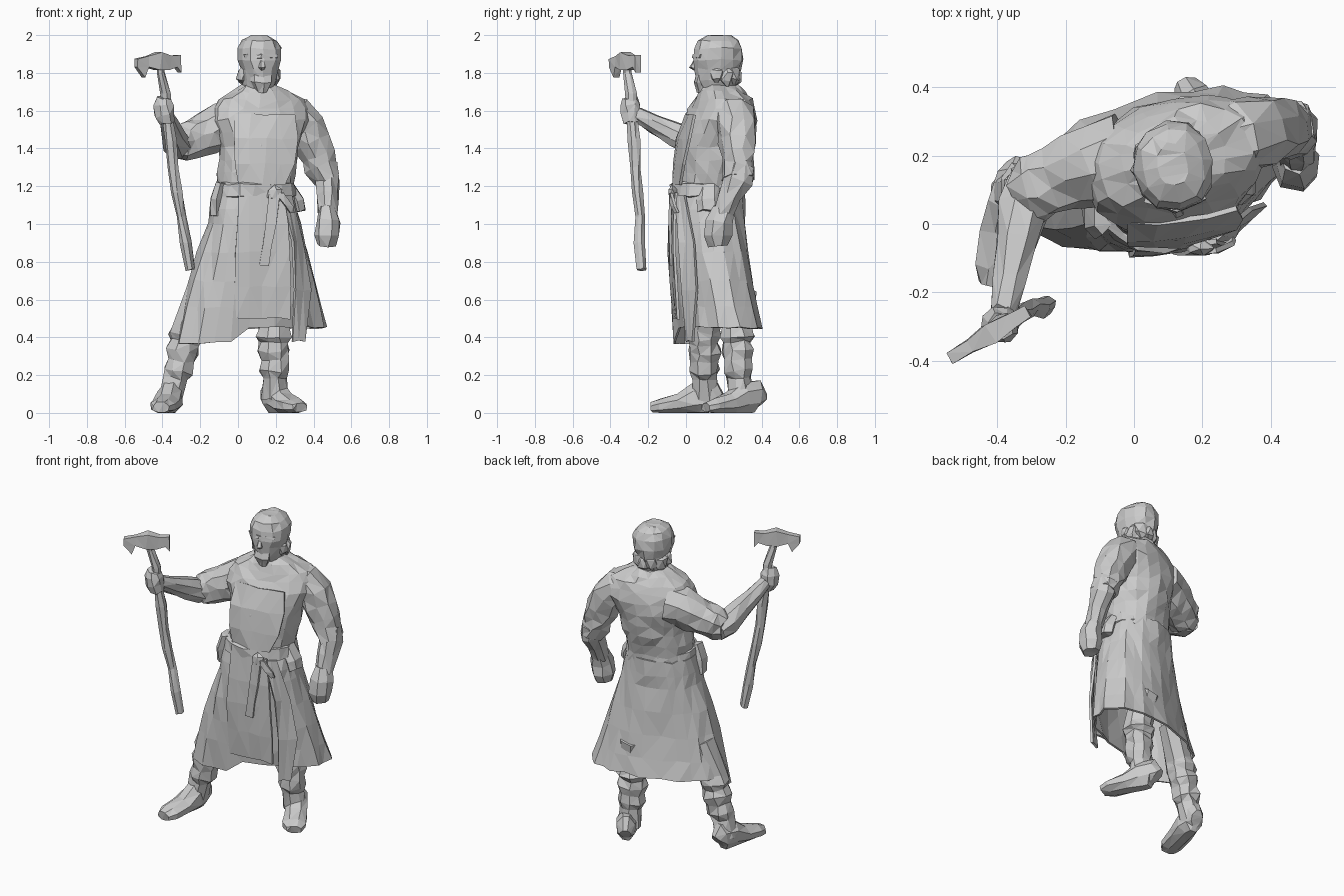
import bpy, bmesh, math, random
from mathutils import Vector

random.seed(4)


def finish(name, bm, jitter=0.006, thick=0):
    """Roughen, triangulate and store a bmesh as a faceted object."""
    for v in bm.verts:
        v.co += Vector([random.uniform(-jitter, jitter) for _ in range(3)])
        v.co.z = min(2.0, max(0.0, v.co.z))
    bmesh.ops.recalc_face_normals(bm, faces=bm.faces)
    bmesh.ops.triangulate(bm, faces=bm.faces)
    me = bpy.data.meshes.new(name)
    bm.to_mesh(me)
    bm.free()
    ob = bpy.data.objects.new(name, me)
    bpy.context.collection.objects.link(ob)
    if thick:
        mod = ob.modifiers.new("thickness", 'SOLIDIFY')
        mod.thickness = thick
        mod.offset = 0
    return ob


def skin(name, rings, caps=True, jitter=0.006, thick=0):
    """Bridge a list of closed point rings."""
    bm = bmesh.new()
    rows = [[bm.verts.new(p) for p in r] for r in rings]
    n = len(rows[0])
    for a, b in zip(rows, rows[1:]):
        for i in range(n):
            bm.faces.new((a[i], a[(i + 1) % n], b[(i + 1) % n], b[i]))
    if caps:
        bm.faces.new(rows[0])
        bm.faces.new(rows[-1])
    return finish(name, bm, jitter, thick)


def stack(z, cx, cy, rx, ry, yaw=0, n=18, e=0.9):
    """One horizontal rounded ring."""
    pts = []
    for i in range(n):
        c, s = math.cos(2 * math.pi * i / n), math.sin(2 * math.pi * i / n)
        x = rx * math.copysign(abs(c) ** e, c)
        y = ry * math.copysign(abs(s) ** e, s)
        pts.append(Vector((cx + x * math.cos(yaw) - y * math.sin(yaw),
                           cy + x * math.sin(yaw) + y * math.cos(yaw), z)))
    return pts


def tube(name, path, n=8, jitter=0.006):
    """Limb along a path of (x, y, z, half width, half depth)."""
    P = [Vector(p[:3]) for p in path]
    d = (P[-1] - P[0]).normalized()
    ref = Vector((0, 0, 1)) if abs(d.z) < 0.8 else Vector((0, 1, 0))
    rings = []
    for k, p in enumerate(path):
        t = (P[min(k + 1, len(P) - 1)] - P[max(k - 1, 0)]).normalized()
        side = t.cross(ref).normalized()
        up = side.cross(t)
        rings.append([P[k] + side * p[3] * math.cos(2 * math.pi * (i + .5) / n)
                      + up * p[-1] * math.sin(2 * math.pi * (i + .5) / n) for i in range(n)])
    return skin(name, rings, True, jitter)


def sheet(name, rows, cols=5, bow=0.0, thick=0.015, jitter=0.006):
    """Cloth panel from rows of (z, x left, y left, x right, y right)."""
    bm = bmesh.new()
    grid = []
    for z, xa, ya, xb, yb in rows:
        grid.append([bm.verts.new((xa + (xb - xa) * t, ya + (yb - ya) * t - bow * 4 * t * (1 - t), z))
                     for t in [i / (cols - 1) for i in range(cols)]])
    for a, b in zip(grid, grid[1:]):
        for i in range(cols - 1):
            bm.faces.new((a[i], a[i + 1], b[i + 1], b[i]))
    return finish(name, bm, jitter, thick)


def blob(name, c, r, jitter=0.006, sub=1):
    bm = bmesh.new()
    bmesh.ops.create_icosphere(bm, subdivisions=sub, radius=1)
    for v in bm.verts:
        v.co = Vector([c[i] + r[i] * v.co[i] for i in range(3)])
    return finish(name, bm, jitter)


# Torso of the tunic, twisted toward +x
skin("tunic_torso", [stack(*r) for r in (
    (1.12, .085, .12, .205, .18, .2), (1.20, .09, .125, .198, .175, .2),
    (1.27, .095, .132, .205, .183, .22), (1.34, .105, .142, .207, .192, .23),
    (1.41, .11, .152, .212, .20, .25), (1.48, .11, .167, .24, .193, .3),
    (1.55, .12, .183, .268, .18, .3), (1.61, .12, .193, .262, .162, .3),
    (1.66, .12, .195, .23, .14, .3), (1.70, .12, .19, .155, .115, .25),
    (1.735, .11, .185, .085, .09, .2))], jitter=.008)

# Flared skirt, open underneath, with an uneven hem
skirt = []
for k, row in enumerate(((1.17, .085, .12, .20, .178, .2), (1.08, .085, .115, .225, .185, .22),
                         (1.0, .085, .115, .24, .185, .24), (.85, .08, .12, .285, .187, .27),
                         (.70, .075, .135, .33, .187, .29), (.56, .07, .15, .37, .19, .3),
                         (.43, .065, .165, .408, .195, .3))):
    ring = stack(*row, n=26, e=.85)
    for i, p in enumerate(ring):
        f = 1 + (k / 6) * 0.025 * (-1) ** i
        p.x, p.y = row[1] + (p.x - row[1]) * f, row[2] + (p.y - row[2]) * f
        if k == 6:   # front left dips toward the opening, back is level
            p.z += .02 if p.y > .15 else (.02 if p.x > .0 else -.05 - .1 * p.x * -.6)
    skirt.append(ring)
skin("tunic_skirt", skirt, caps=False, thick=.012, jitter=.007)

# Front apron panel, bib and side overlap
sheet("apron_panel", [(1.17, .0, -.065, .24, -.05), (1.0, -.005, -.085, .26, -.06),
                      (.85, -.01, -.085, .27, -.055), (.67, -.015, -.075, .275, -.045),
                      (.50, -.015, -.06, .275, -.035)], bow=.008)
sheet("side_overlap", [(1.15, .22, -.055, .28, .0), (.9, .285, -.04, .34, .04),
                       (.65, .30, -.02, .38, .06), (.38, .29, .0, .35, .04)], cols=3)
sheet("chest_bib", [(1.21, .0, -.05, .25, -.03), (1.32, -.02, -.055, .30, -.01),
                    (1.45, -.025, -.045, .32, .02), (1.58, -.015, .01, .30, .045)], bow=.02)

# Belt, knot and hanging straps
skin("belt", [stack(z, .09, .108, rx, ry, .2, 18) for z, rx, ry in
              ((1.14, .20, .175), (1.15, .217, .19), (1.21, .207, .187), (1.22, .19, .165))])
blob("belt_knot", (.19, -.07, 1.16), (.045, .025, .045))
sheet("hanging_strap", [(1.16, .17, -.08, .22, -.08), (1.0, .15, -.09, .20, -.085),
                        (.88, .125, -.09, .175, -.085), (.78, .115, -.085, .16, -.08)], cols=2)
sheet("short_strap", [(1.16, .2, -.085, .24, -.075), (1.10, .25, -.075, .29, -.06),
                      (1.06, .27, -.055, .30, -.04)], cols=2)
tube("belt_pouch", [(-.09, .02, 1.22, .03, .05), (-.115, .02, 1.13, .04, .06), (-.12, .02, 1.04, .035, .05)], 6)
tube("side_pouch", [(.27, .12, 1.2, .035, .06), (.315, .12, 1.12, .045, .07), (.325, .12, 1.07, .035, .06)], 6)

# Head, face and hair
skin("head", [stack(*r, yaw=.15, n=12) for r in (
    (1.68, .11, .18, .075, .085), (1.72, .112, .168, .08, .095), (1.76, .115, .165, .092, .11),
    (1.82, .115, .165, .10, .124), (1.87, .115, .168, .114, .132), (1.93, .115, .17, .115, .13),
    (1.97, .115, .172, .092, .108), (2.0, .11, .175, .045, .06))])
tube("beard", [(.125, .085, 1.81, .06, .03), (.125, .075, 1.75, .055, .035), (.125, .085, 1.70, .03, .025)], 7)
tube("nose", [(.125, .055, 1.875, .01, .01), (.128, .037, 1.83, .02, .02), (.127, .06, 1.815, .012, .01)], 5, .002)
tube("brow", [(.04, .085, 1.885, .02, .015), (.125, .05, 1.89, .02, .015), (.2, .085, 1.885, .02, .015)], 6)
for i in range(7):
    a = math.radians(-8 + 200 * i / 6)
    blob("hair_curl", (.115 + .082 * math.cos(a), .178 + .085 * math.sin(a), 1.79 - .012 * (i % 2)),
         (.042, .042, .058), .009)

# Right arm, raised forward
tube("right_sleeve", [(-.02, .20, 1.53, .13), (-.10, .175, 1.515, .125), (-.16, .155, 1.49, .118),
                      (-.215, .135, 1.465, .104), (-.26, .115, 1.445, .098), (-.30, .10, 1.43, .103),
                      (-.345, .09, 1.42, .07)], 9, .01)
tube("right_forearm", [(-.31, .13, 1.40, .06), (-.325, .05, 1.42, .078), (-.345, -.06, 1.475, .064),
                       (-.365, -.17, 1.53, .05), (-.385, -.26, 1.58, .042)], 8)
tube("right_hand", [(-.375, -.285, 1.535, .04, .045), (-.385, -.29, 1.58, .056, .055),
                    (-.395, -.295, 1.63, .058, .055), (-.39, -.30, 1.67, .04, .04)], 8)

# Left arm, bent at the side
tube("left_sleeve", [(.22, .235, 1.59, .09, .095), (.30, .262, 1.575, .105, .112), (.36, .275, 1.51, .108, .108),
                     (.395, .275, 1.43, .097, .10), (.425, .275, 1.36, .092, .092), (.44, .28, 1.31, .085, .085),
                     (.475, .28, 1.24, .066, .085)], 9, .01)
tube("left_forearm", [(.46, .29, 1.31, .07, .075), (.475, .275, 1.23, .066, .082),
                      (.475, .235, 1.15, .06, .065), (.475, .195, 1.05, .05, .055)], 8)
tube("left_fist", [(.475, .20, 1.08, .045, .055), (.478, .175, 1.01, .066, .075),
                   (.475, .165, .94, .068, .078), (.47, .17, .885, .05, .05)], 7)


# Legs with wrapped gaiters, and boots
def leg(side, knee, ankle, heel, toe, lean):
    k, a = Vector(knee), Vector(ankle)
    path = [(k.x + lean, k.y + .03, k.z + .2, .09, .08)]
    for t, r in ((0, .085), (.12, .096), (.2, .08), (.32, .088), (.45, .076), (.6, .08), (.7, .066), (1, .07)):
        path.append((*k.lerp(a, t), r, r))
    tube(side + "_leg", path, 8, .009)
    h, e = Vector(heel), Vector(toe)
    prof = ((0, .06, .035, .055), (.08, .085, .058, .095), (.3, .08, .07, .09),
            (.55, .05, .074, .058), (.85, .035, .072, .042), (1, .028, .045, .028))
    tube(side + "_boot", [(*(h.lerp(e, t).to_2d()), z, w, d) for t, z, w, d in prof], 8, .005)


leg("right", (-.265, .10, .45), (-.355, .095, .07), (-.34, .165, 0), (-.41, -.18, 0), .08)
leg("left", (.19, .265, .45), (.195, .29, .07), (.155, .395, 0), (.325, .105, 0), -.03)

# Axe: crooked haft and two-ended head
tube("axe_haft", [(-.405, -.32, 1.89, .025), (-.41, -.31, 1.80, .022), (-.38, -.29, 1.69, .03),
                  (-.375, -.285, 1.58, .026), (-.352, -.275, 1.44, .032), (-.342, -.268, 1.3, .027),
                  (-.325, -.26, 1.17, .03), (-.30, -.245, 1.04, .026), (-.275, -.245, .9, .03),
                  (-.25, -.235, .76, .026)], 7, .005)
bm = bmesh.new()
outline = [(-.54, 1.875), (-.48, 1.89), (-.42, 1.91), (-.36, 1.89), (-.31, 1.895), (-.31, 1.80),
           (-.33, 1.83), (-.375, 1.815), (-.43, 1.815), (-.48, 1.83), (-.50, 1.775), (-.54, 1.83)]
sides = []
for s in (-1, 1):
    th = [s * max(.018, .034 - .2 * abs(x + .41)) for x, z in outline]
    sides.append([bm.verts.new((x - .52 * t, -.315 + .6 * (x + .41) + .85 * t, z))
                  for (x, z), t in zip(outline, th)])
    bm.faces.new(sides[-1])
for i in range(len(outline)):
    j = (i + 1) % len(outline)
    bm.faces.new((sides[0][i], sides[0][j], sides[1][j], sides[1][i]))
finish("axe_head", bm, .002)
